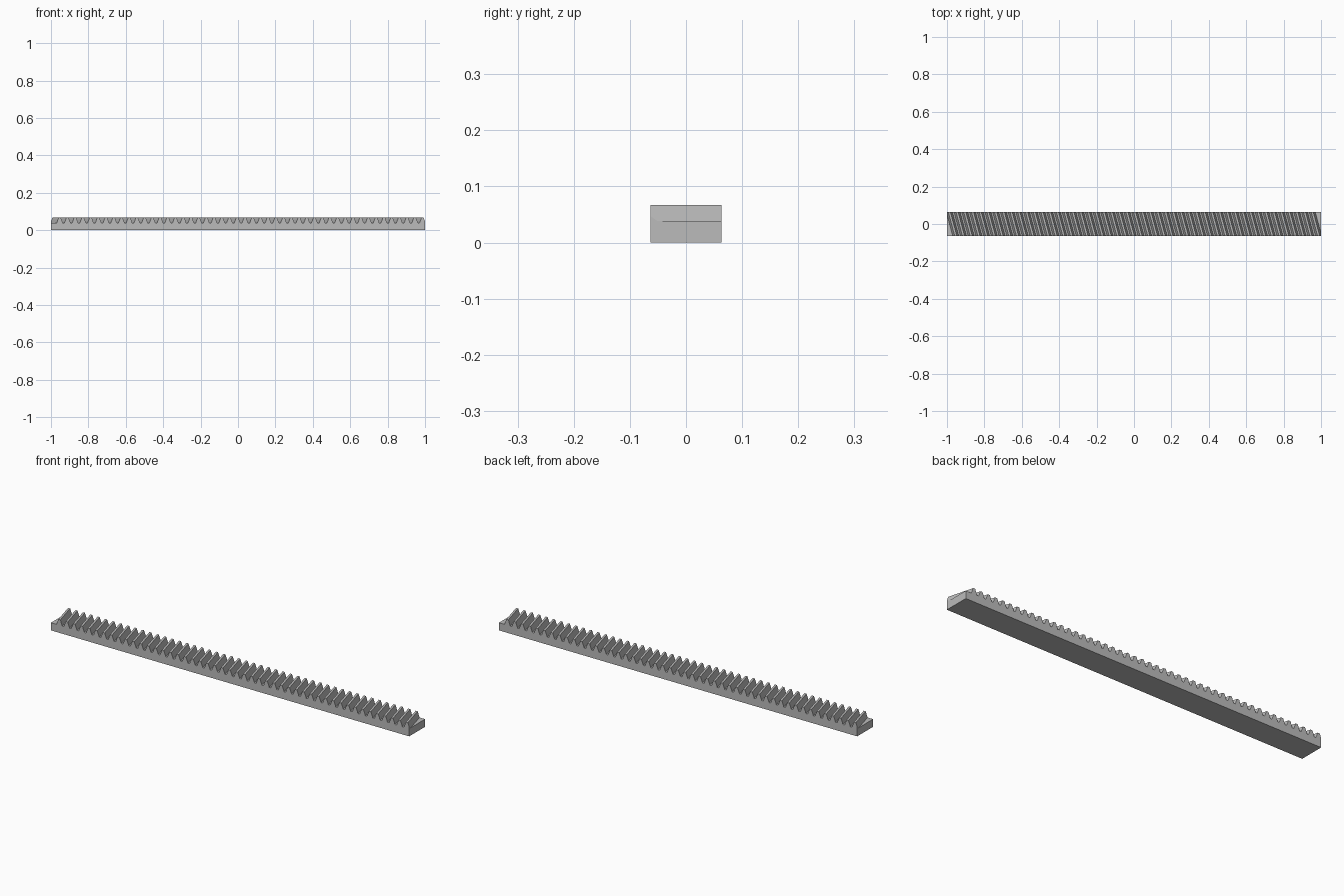
import bpy
import bmesh
from math import radians, tan, cos
from mathutils import Vector

if "Cube" in bpy.data.objects:
    bpy.data.objects.remove(bpy.data.objects["Cube"])

HALF_LENGTH, HALF_WIDTH = 1.0, 0.0635
HEIGHT, ROOT = 0.067, 0.0385
TEETH = 48
HELIX, PRESSURE = radians(15), radians(20)
MODULE = (HEIGHT - ROOT) / 2.25

# Tooth spacing, symmetric about the middle of the bar
lean = HALF_WIDTH * tan(HELIX)
first = -0.987 + lean
pitch = 2 * -first / (TEETH - 1)
flank = tan(PRESSURE) / cos(HELIX)
half_base = pitch / 4 + 1.25 * MODULE * flank
half_top = pitch / 4 - MODULE * flank

# Trapezoid tooth profile in the middle section, overlong at both ends
over = HALF_LENGTH + 0.2
profile = [(over, 0), (-over, 0), (-over, ROOT)]
for i in range(TEETH):
    c = first + i * pitch
    profile += [(c - half_base, ROOT), (c - half_top, HEIGHT),
                (c + half_top, HEIGHT), (c + half_base, ROOT)]
profile.append((over, ROOT))

# Sweep the profile across the width at the helix angle
bm = bmesh.new()
front = [bm.verts.new((x + lean, -HALF_WIDTH, z)) for x, z in profile]
back = [bm.verts.new((x - lean, HALF_WIDTH, z)) for x, z in profile]
bm.faces.new(front)
bm.faces.new(back[::-1])
for i in range(len(profile)):
    j = (i + 1) % len(profile)
    bm.faces.new((front[i], front[j], back[j], back[i]))

# Trim both ends square and cap them
for side in (-1, 1):
    cut = bmesh.ops.bisect_plane(
        bm, geom=bm.verts[:] + bm.edges[:] + bm.faces[:],
        plane_co=Vector((side * HALF_LENGTH, 0, 0)),
        plane_no=Vector((side, 0, 0)), clear_outer=True)
    rim = [e for e in cut["geom_cut"] if isinstance(e, bmesh.types.BMEdge)]
    bmesh.ops.holes_fill(bm, edges=rim, sides=0)
bmesh.ops.recalc_face_normals(bm, faces=bm.faces[:])

mesh = bpy.data.meshes.new("toothed_rack")
bm.to_mesh(mesh)
bm.free()
rack = bpy.data.objects.new("toothed_rack", mesh)
bpy.context.collection.objects.link(rack)

# Plain grey metal
grey = bpy.data.materials.new("steel_grey")
grey.use_nodes = True
colour = (0.5, 0.5, 0.5, 1)
grey.diffuse_color = colour
grey.node_tree.nodes["Principled BSDF"].inputs["Base Color"].default_value = colour
mesh.materials.append(grey)
